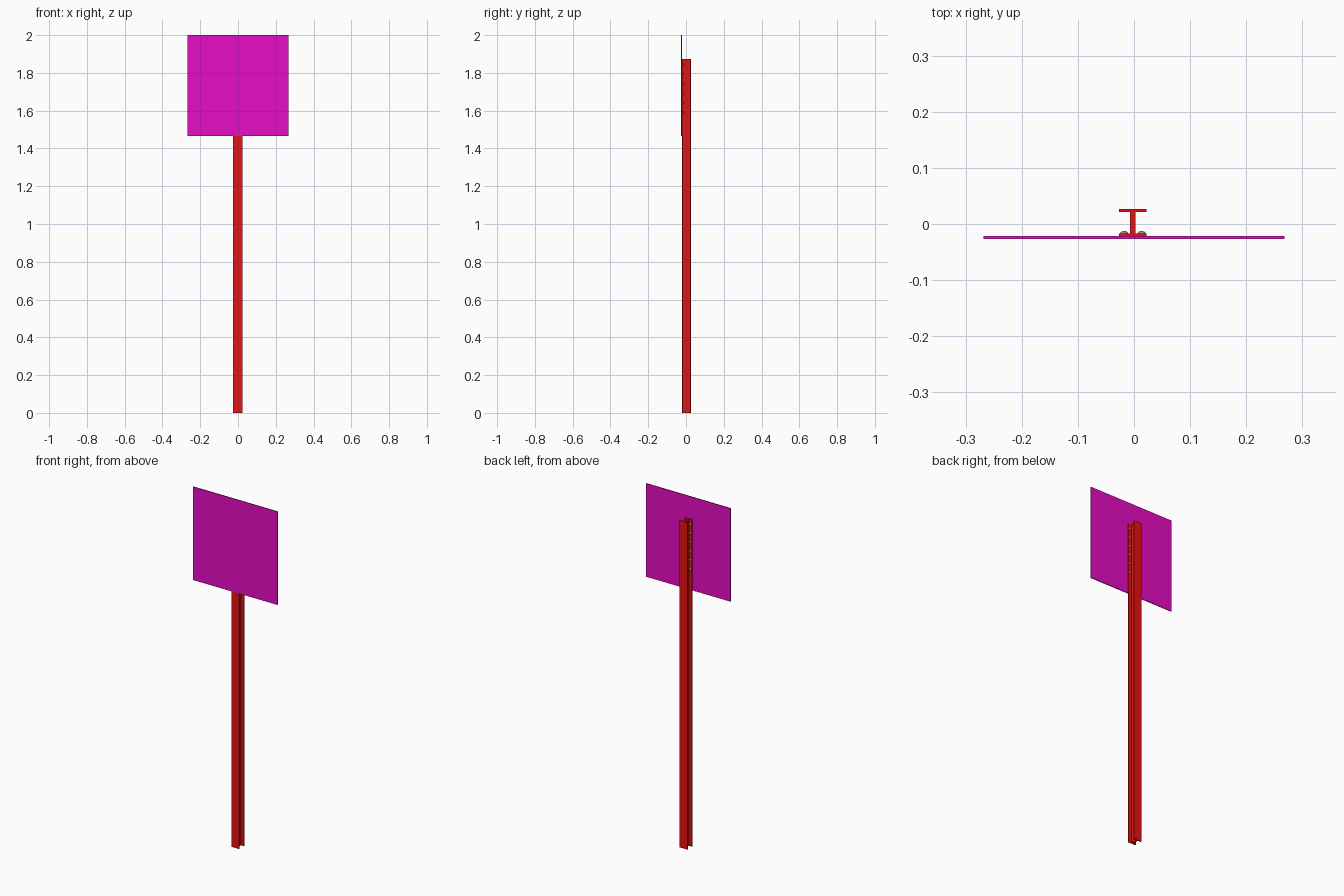
import bpy, bmesh, math
from mathutils import Matrix

if "Cube" in bpy.data.objects:
    bpy.data.objects.remove(bpy.data.objects["Cube"])

CX = -0.002                       # post centre
POST_TOP = 1.873
FRONT, BACK = -0.0215, 0.0265     # post front and back faces
FLANGE, HALF, WEB = 0.005, 0.0245, 0.005


def material(name, color):
    m = bpy.data.materials.new(name)
    m.diffuse_color = (*color, 1)
    m.use_nodes = True
    m.node_tree.nodes["Principled BSDF"].inputs["Base Color"].default_value = m.diffuse_color
    return m


def finish(bm, name, mat):
    bmesh.ops.recalc_face_normals(bm, faces=bm.faces)
    me = bpy.data.meshes.new(name)
    bm.to_mesh(me)
    bm.free()
    me.materials.append(mat)
    ob = bpy.data.objects.new(name, me)
    bpy.context.collection.objects.link(ob)
    return ob


red = material("red_paint", (0.8, 0.006, 0.006))
magenta = material("magenta_panel", (0.8, 0.004, 0.55))
steel = material("bolt_steel", (0.25, 0.3, 0.25))

# I-beam post: extruded profile
right = [(HALF, FRONT), (HALF, FRONT + FLANGE), (WEB, FRONT + FLANGE),
         (WEB, BACK - FLANGE), (HALF, BACK - FLANGE), (HALF, BACK)]
profile = right + [(-x, y) for x, y in reversed(right)]
bm = bmesh.new()
face = bm.faces.new([bm.verts.new((CX + x, y, 0)) for x, y in profile])
ext = bmesh.ops.extrude_face_region(bm, geom=[face])
bmesh.ops.translate(bm, vec=(0, 0, POST_TOP),
                    verts=[v for v in ext["geom"] if isinstance(v, bmesh.types.BMVert)])
finish(bm, "post", red)

# Sign panel on the front flange
bm = bmesh.new()
bmesh.ops.create_cube(bm, size=1, matrix=Matrix.Translation((0, -0.024, 1.733))
                      @ Matrix.Diagonal((0.536, 0.005, 0.534, 1)))
finish(bm, "sign_panel", magenta)

# Two columns of domed bolt heads behind the front flange
bm = bmesh.new()
for side in (-1, 1):
    for i in range(6):
        loc = Matrix.Translation((CX + side * 0.0155, FRONT + FLANGE, 1.845 - 0.051 * i))
        bmesh.ops.create_uvsphere(bm, u_segments=16, v_segments=8, radius=1,
                                  matrix=loc @ Matrix.Diagonal((0.007, 0.004, 0.007, 1)))
bolts = finish(bm, "bolts", steel)
bpy.context.view_layer.objects.active = bolts
bolts.select_set(True)
bpy.ops.object.shade_smooth_by_angle()
